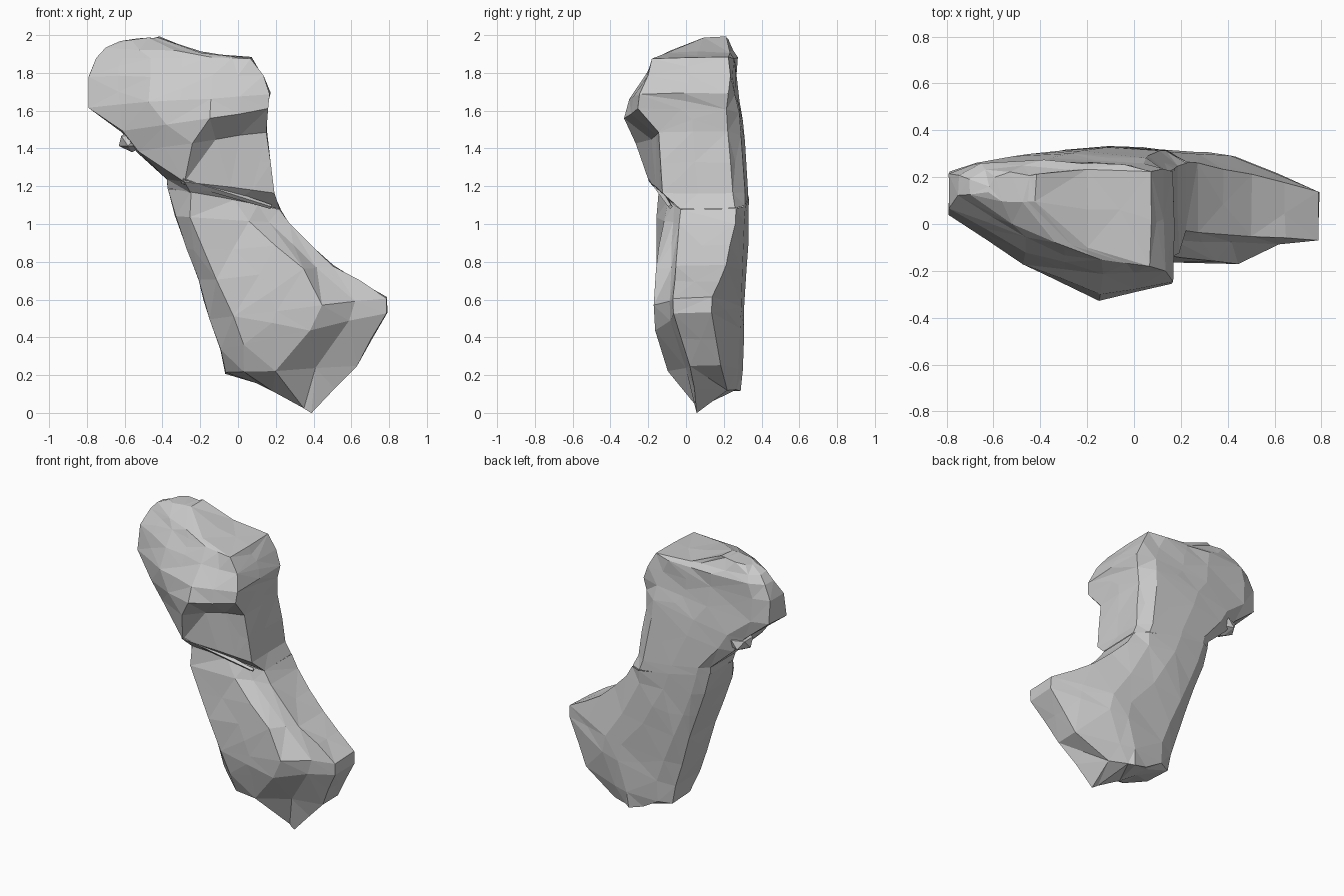
import bpy, bmesh, random
from mathutils import Vector

if "Cube" in bpy.data.objects:
    bpy.data.objects.remove(bpy.data.objects["Cube"])

random.seed(4)

# Ring: left x,z | right x,z | left-front y | front t1,y1 | front t2,y2 | right-front y | back y left,right
UPPER = [
    (-.62, 1.97, -.42, 1.99, .14, .3, .10, .7, .09, .10, .20, .21),
    (-.70, 1.93, -.20, 1.91, .13, .35, .0, .72, -.08, -.10, .23, .23),
    (-.75, 1.88, .07, 1.88, .12, .35, -.06, .75, -.15, -.18, .25, .22),
    (-.79, 1.78, .13, 1.79, .07, .35, -.12, .72, -.21, -.20, .25, .24),
    (-.79, 1.62, .17, 1.69, .04, .33, -.17, .67, -.30, -.25, .26, .22),
    (-.61, 1.49, .155, 1.61, -.07, .30, -.22, .60, -.33, -.26, .28, .21),
    (-.53, 1.38, .15, 1.49, -.07, .42, -.27, .60, -.18, -.145, .29, .22),
    (-.38, 1.24, .19, 1.16, .0, .17, -.20, .6, -.16, -.12, .31, .25),
    (-.37, 1.19, .22, 1.08, .02, .2, -.14, .6, -.09, -.03, .31, .26),
]
LOWER = [
    (-.37, 1.19, .22, 1.08, .02, .2, -.14, .6, -.09, -.03, .31, .26),
    (-.33, 1.04, .27, 1.0, -.03, .13, -.16, .65, -.12, -.04, .31, .26),
    (-.21, .70, .50, .78, -.02, .13, -.155, .78, -.16, -.05, .30, .21),
    (-.15, .50, .79, .61, -.01, .13, -.16, .63, -.17, -.07, .29, .14),
    (-.09, .33, .79, .53, -.02, .14, -.13, .54, -.168, -.07, .29, .14),
    (-.07, .21, .63, .25, .05, .15, -.07, .38, -.10, .02, .28, .18),
    (.10, .16, .39, .0, .14, .3, .08, .85, .06, .06, .27, .22),
]


def ring_points(r, shoulder, step):
    lx, lz, rx, rz, yl, t1, y1, t2, y2, yr, bl, br = r
    outline = [(0, yl), (t1, y1), (t2, y2), ((1 + t2) / 2, yr + step * (y2 - yr)), (1, yr),
               (1, br), (shoulder, max(br, bl)), (.45, bl + .02), (.12, bl + .005), (0, bl - .04)]
    pts = [Vector((lx + t * (rx - lx), y, lz + t * (rz - lz))) for t, y in outline]
    for p in pts:                       # the rear of the foot stays above the front toe
        if p.y > .13:
            p.z = max(p.z, .12)
    return pts


def rough_loft(name, rings, cap_top, cap_bottom, shoulders, steps):
    bm = bmesh.new()
    loops = []
    for i, r in enumerate(rings):
        f = min(1, i / 3)
        shoulder = shoulders[0] + f * (shoulders[1] - shoulders[0])
        step = steps[0] + f * (steps[1] - steps[0])
        loops.append([bm.verts.new(p) for p in ring_points(r, shoulder, step)])
    n = len(loops[0])
    for a, b in zip(loops, loops[1:]):
        for i in range(n):
            j = (i + 1) % n
            bm.faces.new((a[i], b[i], b[j], a[j]))
    if cap_top:
        bm.faces.new(loops[0])
    if cap_bottom:
        bm.faces.new(loops[-1][::-1])
    corners = {v for loop in loops for v in loop}
    bmesh.ops.triangulate(bm, faces=bm.faces[:])
    # chipped facets: split the longest edges and nudge the new points
    long_edges = [e for e in bm.edges if e.calc_length() > .32 and not e.is_boundary]
    bmesh.ops.subdivide_edges(bm, edges=long_edges, cuts=1)
    for v in bm.verts:
        if v not in corners:
            v.co += Vector([random.uniform(-.005, .005) for _ in range(3)])
    bmesh.ops.triangulate(bm, faces=bm.faces[:])
    bmesh.ops.recalc_face_normals(bm, faces=bm.faces[:])
    mesh = bpy.data.meshes.new(name)
    bm.to_mesh(mesh)
    bm.free()
    obj = bpy.data.objects.new(name, mesh)
    bpy.context.collection.objects.link(obj)
    return obj


# Two rock masses meeting at the slanted crack
rough_loft("upper_rock", UPPER, True, False, (.86, .86), (.5, .5))
rough_loft("lower_rock", LOWER, False, True, (.86, .60), (.5, .15))


# Small spur under the head
bpy.ops.mesh.primitive_ico_sphere_add(subdivisions=1, radius=1, location=(-.56, .2, 1.44))
spur = bpy.context.object
spur.name = "head_spur"
spur.scale = (.08, .09, .06)

# Thin lip along the crack
bpy.ops.mesh.primitive_cone_add(vertices=4, radius1=.025, radius2=.012, depth=.5,
                                location=(-.06, -.13, 1.165), rotation=(0, 1.87, .2))
bpy.context.object.name = "crack_lip"
